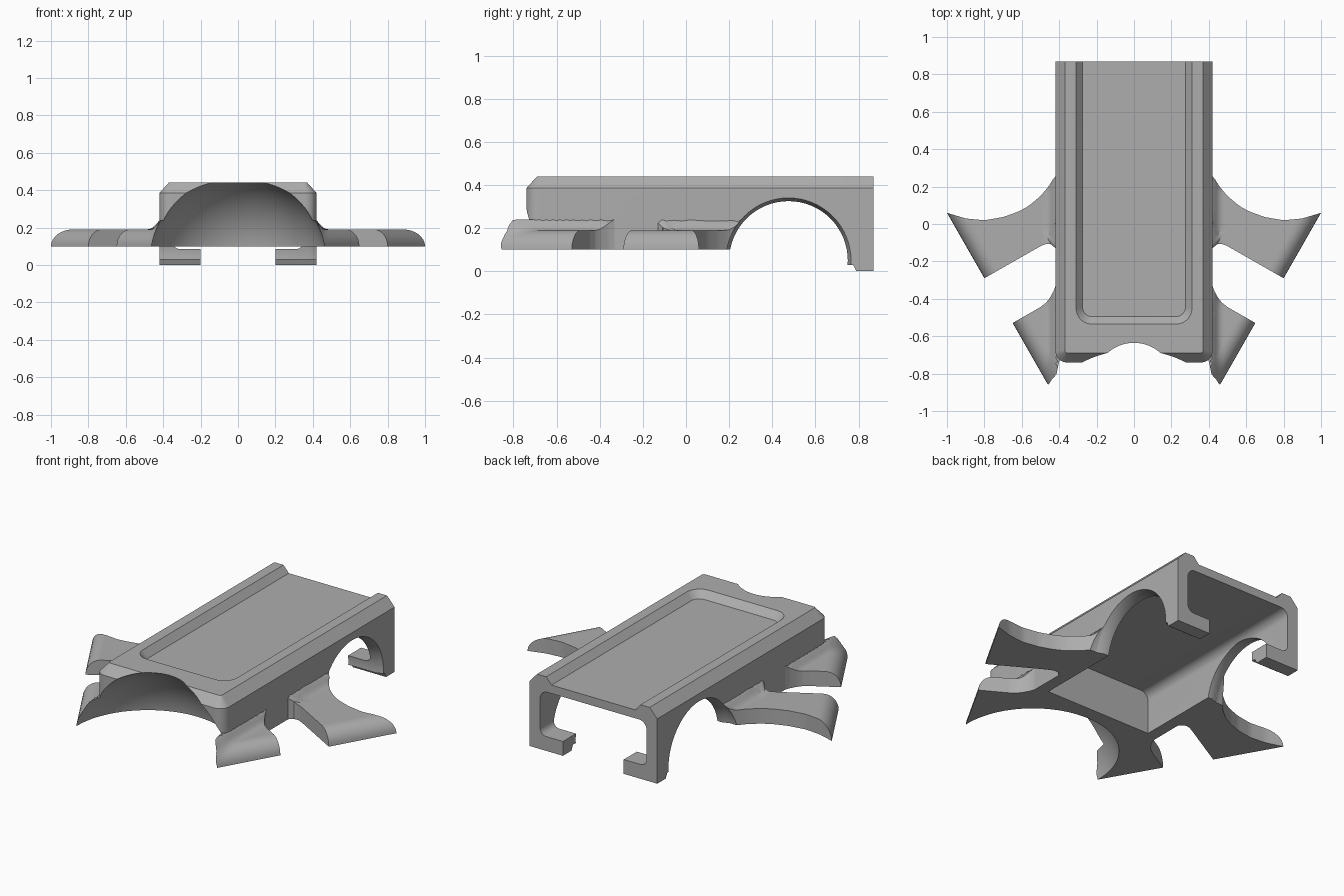
import bpy, bmesh, math
from mathutils import Vector

if "Cube" in bpy.data.objects:
    bpy.data.objects.remove(bpy.data.objects["Cube"], do_unlink=True)

grey = bpy.data.materials.new("plain_grey")
grey.use_nodes = True
colour = (0.42, 0.42, 0.42, 1)
grey.diffuse_color = colour
grey.node_tree.nodes["Principled BSDF"].inputs["Base Color"].default_value = colour


def loft(name, rings, first_cap=True):
    """Join equal-length rings of points into a closed solid."""
    bm = bmesh.new()
    rows = [[bm.verts.new(p) for p in ring] for ring in rings]
    n = len(rows[0])
    for a, b in zip(rows, rows[1:]):
        for i in range(n):
            j = (i + 1) % n
            bm.faces.new((a[i], a[j], b[j], b[i]))
    if first_cap:
        bm.faces.new(rows[0])
    bm.faces.new(rows[-1])
    bmesh.ops.remove_doubles(bm, verts=bm.verts, dist=0.0001)
    bmesh.ops.recalc_face_normals(bm, faces=bm.faces)
    mesh = bpy.data.meshes.new(name)
    bm.to_mesh(mesh)
    bm.free()
    mesh.materials.append(grey)
    obj = bpy.data.objects.new(name, mesh)
    bpy.context.collection.objects.link(obj)
    return obj


def arc(cx, cy, r, a0, a1, n=8):
    return [(cx + r * math.cos(math.radians(a0 + (a1 - a0) * i / n)),
             cy + r * math.sin(math.radians(a0 + (a1 - a0) * i / n))) for i in range(n + 1)]


def plan(x, front, back, r, z):
    """Rectangle seen from above with rounded front corners."""
    pts = [(x, back), (-x, back)]
    pts += arc(r - x, front + r, r, 180, 270) + arc(x - r, front + r, r, 270, 360)
    return [(px, py, z) for px, py in pts]


def finish(obj, cutters, mirror=False):
    if mirror:
        obj.modifiers.new("mirror", 'MIRROR').use_mirror_merge = False
    for c in cutters:
        m = obj.modifiers.new("cut", 'BOOLEAN')
        m.operation, m.solver, m.object = 'DIFFERENCE', 'EXACT', c
    deps = bpy.context.evaluated_depsgraph_get()
    mesh = bpy.data.meshes.new_from_object(obj.evaluated_get(deps))
    obj.modifiers.clear()
    obj.data = mesh
    bpy.ops.object.select_all(action='DESELECT')
    obj.select_set(True)
    bpy.context.view_layer.objects.active = obj
    bpy.ops.object.shade_smooth_by_angle(angle=math.radians(30))


# Cutters: underside cavity, top recess, arches and front scoop
W, BACK, LOW, TOP = 0.42, 0.87, 0.1, 0.44
section = [(-0.35, -0.2), (0.35, -0.2)] + arc(0.3, 0.3, 0.05, 0, 90) + arc(-0.3, 0.3, 0.05, 90, 180)
cavity = loft("cavity_cutter", [[(x, y, z) for x, z in section] for y in (-0.3, 1.0)])
recess = loft("recess_cutter", [plan(0.275, -0.495, 1, 0.05, 0.4),
                                plan(0.31, -0.535, 1, 0.085, TOP),
                                plan(0.31, -0.535, 1, 0.085, 0.5)])
arch_steps = [(-1.2, 0.29), (-W, 0.29), (-0.38, 0.275), (0.38, 0.275), (W, 0.29), (1.2, 0.29)]
arch = loft("arch_cutter", [[(x, y, z) for y, z in arc(0.475, 0.05, r, 0, 354.375, 63)]
                            for x, r in arch_steps])
bpy.ops.mesh.primitive_uv_sphere_add(segments=96, ring_count=48, radius=0.47,
                                     location=(0, -0.846, 0.02))
scoop = bpy.context.object
scoop.name = "scoop_cutter"
scoop.data.materials.append(grey)
helpers = [cavity, recess, arch, scoop]
for h in helpers:
    h.hide_render = True

# Main body with chamfered top
body = loft("body", [plan(W, -0.74, BACK, 0.06, LOW),
                     plan(W, -0.74, BACK, 0.06, 0.385),
                     plan(0.37, -0.69, BACK, 0.015, TOP)])
finish(body, helpers)

# Rear hooks with a stepped front foot
hook = [(W, 0), (W, 0.14), (0.35, 0.14)] + arc(0.31, 0.125, 0.04, 0, -90, 6) + [(0.2, 0.085), (0.2, 0)]
feet = [(0.735, 0.045), (0.745, 0.03), (0.775, 0.03), (0.79, 0), (BACK, 0)]
finish(loft("rear_hooks", [[(x, y, max(z, low)) for x, z in hook] for y, low in feet]),
       [arch], mirror=True)


def lookup(table, d, k):
    for a, b in zip(table, table[1:]):
        if d <= b[0]:
            return a[k] + (b[k] - a[k]) * (d - a[0]) / (b[0] - a[0])
    return table[-1][k]


def leg(name, origin, table):
    """Flat leg swept inward from its slanted, rounded outer edge.
    Table rows: distance inward, start and end along the edge."""
    along, inward = Vector((0.496, 0.868)), Vector((-0.868, 0.496))
    r, deep, n = 0.085, table[-1][0], 14
    steps = [r * (1 - math.cos(math.pi / 2 * i / 8)) for i in range(9)]
    steps += [r + (deep - r) * i / 30 for i in range(1, 31)]
    rings = []
    for d in steps:
        u0, u1 = lookup(table, d, 1), lookup(table, d, 2)
        rise = math.sqrt(max(0, 1 - (1 - min(d, r) / r) ** 2))
        top, bottom = [], []
        for i in range(n + 1):
            p = Vector(origin) + along * (u0 + (u1 - u0) * i / n) + inward * d
            x = p.x if p.x > 0.4 else 0.4 - (0.4 - p.x) * 0.15
            blend = min(1, max(0, (0.47 - x) / 0.05))
            top.append((x, p.y, LOW + 0.09 * rise + 0.05 * blend ** 2 * rise))
            bottom.append((x, p.y, LOW))
        rings.append(top + bottom[::-1])
    finish(loft(name, rings, first_cap=False), [arch, scoop], mirror=True)


leg("rear_legs", (0.8, -0.29),
    [(0, 0, 0.403), (0.072, 0, 0.327), (0.154, 0, 0.269), (0.25, 0, 0.234), (0.33, 0, 0.22),
     (0.37, -0.002, 0.218), (0.398, -0.012, 0.219), (0.41, -0.07, 0.22),
     (0.479, -0.1, 0.233), (0.54, -0.12, 0.255), (0.603, -0.15, 0.289), (0.64, -0.2, 0.31)])
leg("front_legs", (0.46, -0.86),
    [(0, 0, 0.381), (0.17, 0, 0.381), (0.21, 0, 0.387), (0.24, 0, 0.399),
     (0.275, 0, 0.42), (0.298, 0, 0.44), (0.32, 0, 0.46)])

for h in helpers:
    bpy.data.objects.remove(h, do_unlink=True)
